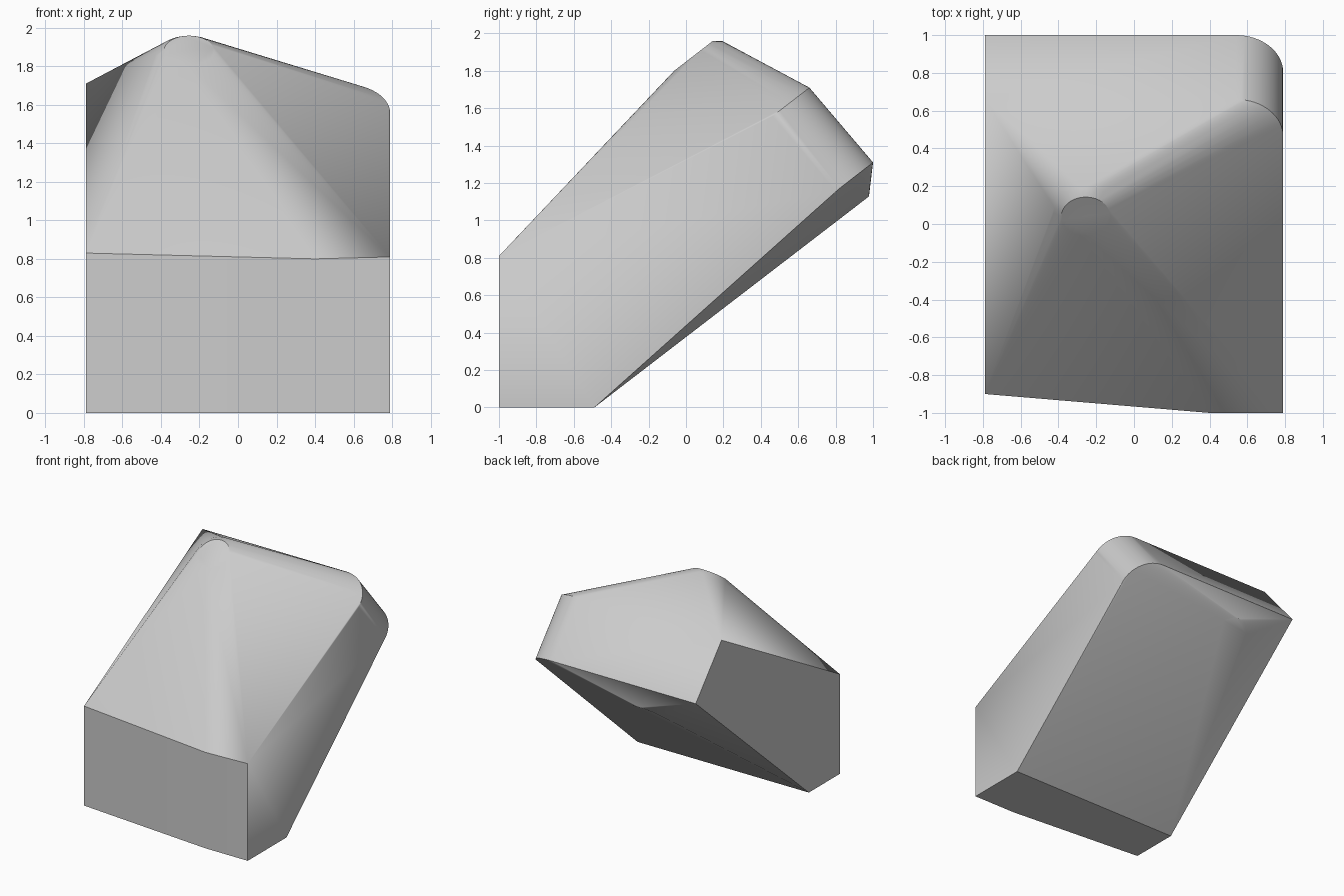
import bpy, bmesh, math
from mathutils import Vector

cube = bpy.data.objects.get("Cube")
if cube:
    bpy.data.objects.remove(cube, do_unlink=True)

# One plain grey finish
grey = bpy.data.materials.new("plain grey")
grey.use_nodes = True
colour = (0.6, 0.6, 0.6, 1)
grey.diffuse_color = colour
grey.node_tree.nodes["Principled BSDF"].inputs["Base Color"].default_value = colour

# Tilted working frame: along the slope, and down through the slab
SLOPE = Vector((0, 0.79, 0.61))
DOWN = Vector((0, 0.65, -0.76))
ACROSS = Vector((1, 0, 0))
SIDE = 0.79


def arc(centre, radius, start, end, steps):
    """Points of an arc lying in the tilted plane."""
    points = []
    for i in range(steps + 1):
        a = math.radians(start + (end - start) * i / steps)
        points.append(centre + radius * (math.cos(a) * ACROSS + math.sin(a) * SLOPE))
    return points


points = []

# Foot: slightly bowed front, vertical walls
for x, y, z in ((-SIDE, -0.9, 0.83), (0.4, -1, 0.8), (SIDE, -1, 0.81)):
    points += [Vector((x, y, 0)), Vector((x, y, z))]
points += [Vector((x, -0.49, 0)) for x in (-SIDE, SIDE)]

# Tilted end: one square corner, one rounded corner, on both faces of the slab
R = 0.25
for y, z in ((0.66, 1.71), (1.0, 1.31)):
    points.append(Vector((-SIDE, y, z)))
    points += arc(Vector((SIDE - R, y, z)) - R * SLOPE, R, 0, 90, 16)

# Round bosses that push out the upper and lower faces
top_boss = Vector((-0.255, 0.04, 1.88))
points += arc(top_boss, 0.13, 0, 360, 32)[:-1]
points += arc(top_boss + 0.033 * DOWN, 0.17, 0, 360, 32)[:-1]
points += arc(Vector((-0.255, 0.87, 1.045)), 0.137, 0, 360, 32)[:-1]

# Stretch one skin over all of it
bm = bmesh.new()
for p in points:
    bm.verts.new(p)
hull = bmesh.ops.convex_hull(bm, input=bm.verts[:])
inner = {g for g in hull["geom_interior"] + hull["geom_unused"]
         if isinstance(g, bmesh.types.BMVert)}
bmesh.ops.delete(bm, geom=list(inner), context="VERTS")
bmesh.ops.dissolve_limit(bm, angle_limit=math.radians(0.5),
                         verts=bm.verts[:], edges=bm.edges[:])
bmesh.ops.recalc_face_normals(bm, faces=bm.faces[:])
mesh = bpy.data.meshes.new("tilted_block")
bm.to_mesh(mesh)
bm.free()
mesh.materials.append(grey)
block = bpy.data.objects.new("tilted_block", mesh)
bpy.context.collection.objects.link(block)

bpy.ops.object.select_all(action="DESELECT")
block.select_set(True)
bpy.context.view_layer.objects.active = block
bpy.ops.object.shade_smooth_by_angle(angle=math.radians(30))
